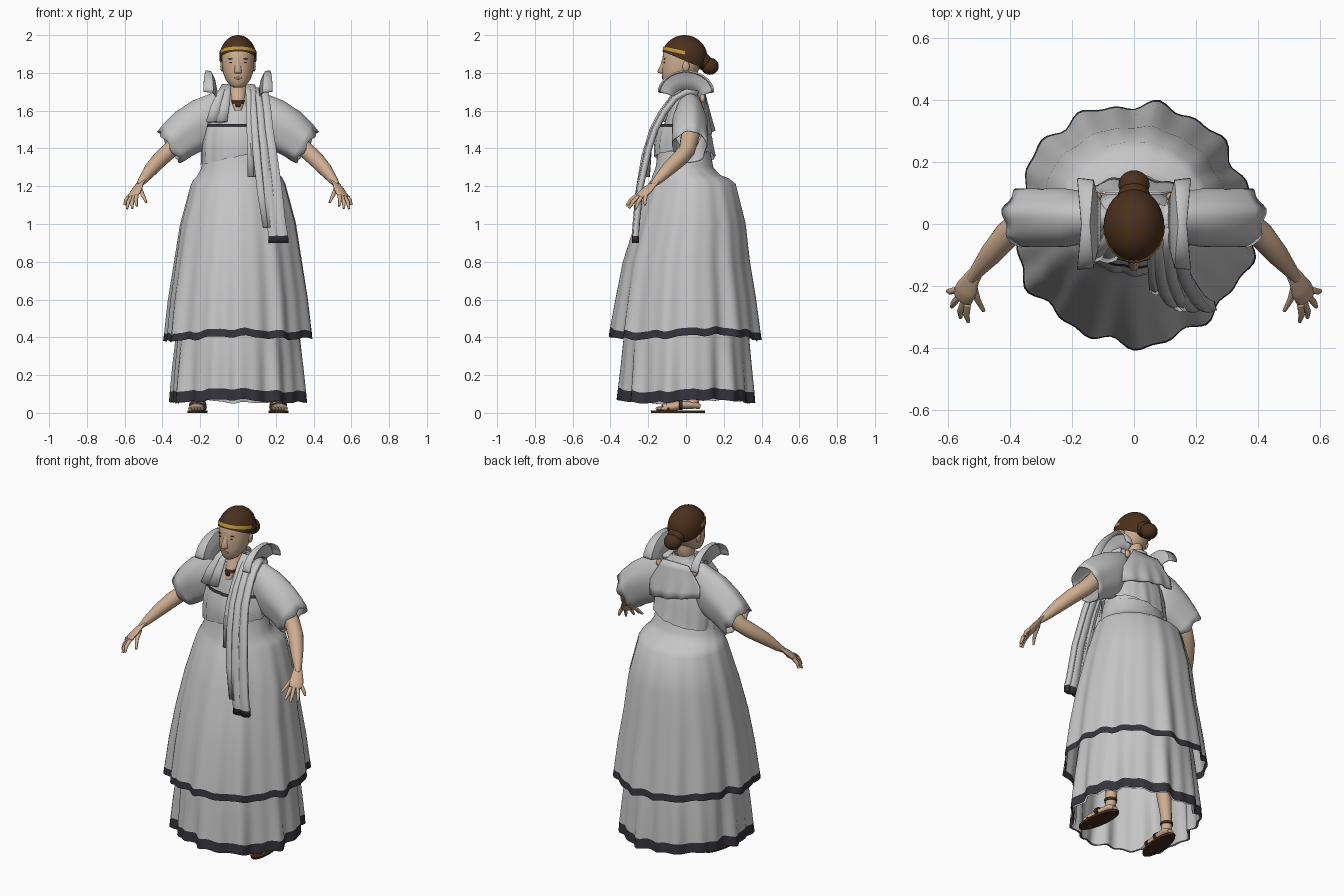
import bpy, bmesh
from math import sin, cos, pi, radians
from mathutils import Vector, Matrix

if "Cube" in bpy.data.objects:
    bpy.data.objects.remove(bpy.data.objects["Cube"])


def material(name, *rgb):
    m = bpy.data.materials.new(name)
    m.use_nodes = True
    m.diffuse_color = (*rgb, 1)
    m.node_tree.nodes["Principled BSDF"].inputs["Base Color"].default_value = (*rgb, 1)
    return m


CLOTH = material("pale cloth", .56, .56, .56)
TRIM = material("dark trim", .035, .034, .045)
SKIN = material("skin", .62, .42, .28)
HAIR = material("brown hair", .07, .03, .012)
GOLD = material("gold", .5, .3, .04)
LEATHER = material("sandal leather", .06, .025, .012)
LIPS = material("lips", .42, .23, .16)


def finish(bm, name, mats, mirror=False, thick=0, angle=50):
    """Turn a bmesh into a shaded object, optionally mirrored and thickened."""
    bmesh.ops.recalc_face_normals(bm, faces=bm.faces)
    me = bpy.data.meshes.new(name)
    bm.to_mesh(me)
    bm.free()
    for m in mats:
        me.materials.append(m)
    me.shade_smooth()
    me.set_sharp_from_angle(angle=radians(angle))
    ob = bpy.data.objects.new(name, me)
    bpy.context.collection.objects.link(ob)
    if thick:
        mod = ob.modifiers.new("thickness", 'SOLIDIFY')
        mod.thickness, mod.offset = thick, 0
    if mirror:
        ob.modifiers.new("mirror", 'MIRROR')
    return ob


def loft(name, rows, mats, closed=True, caps=False, rule=None, **kw):
    """Skin a list of point rows; rule(row, centre) gives the material index."""
    bm = bmesh.new()
    vs = [[bm.verts.new(p) for p in row] for row in rows]
    n = len(rows[0])
    for i in range(len(rows) - 1):
        for j in range(n if closed else n - 1):
            k = (j + 1) % n
            f = bm.faces.new((vs[i][j], vs[i][k], vs[i + 1][k], vs[i + 1][j]))
            if rule:
                f.material_index = rule(i, f.calc_center_median())
    if caps:
        bm.faces.new(vs[0])
        bm.faces.new(vs[-1])
    return finish(bm, name, mats, **kw)


def oval(z, rx, front, back, n=32, fold=0, hem=0, slope=0):
    """Horizontal ring reaching y = front and y = back, with cloth folds."""
    pts, mid, ry = [], (front + back) / 2, (back - front) / 2
    for j in range(n):
        t = 2 * pi * j / n
        wave = .5 * sin(11 * t + .6) + .4 * sin(19 * t + 2) + .3 * sin(5 * t + 1)
        k = 1 + fold * wave
        x = rx * k * sin(t)
        ripple = hem * (sin(3 * t + 2) + .5 * sin(13 * t) + .25 * sin(23 * t))
        pts.append((x, mid - ry * k * cos(t), z + ripple + slope * x))
    return pts


def tube(name, path, mats, side=(0, 1, 0), flat=1, n=14, mirror=True):
    """Round or flattened tube along (x, y, z, radius) points with closed ends."""
    pts = [Vector(p[:3]) for p in path]
    rows = []
    for i, p in enumerate(pts):
        d = (pts[min(i + 1, len(pts) - 1)] - pts[max(i - 1, 0)]).normalized()
        u = Vector(side)
        u = (u - d * u.dot(d)).normalized()
        v = d.cross(u) * flat
        rows.append([p + path[i][3] * (u * cos(a) + v * sin(a))
                     for a in (2 * pi * j / n for j in range(n))])
    return loft(name, rows, mats, caps=True, mirror=mirror)


def ball(name, centre, size, mat, cuts=(), **kw):
    """Ellipsoid trimmed by planes given as (point, normal of the removed side)."""
    bm = bmesh.new()
    bmesh.ops.create_uvsphere(bm, u_segments=32, v_segments=20, radius=1,
                              matrix=Matrix.Translation(centre) @ Matrix.Diagonal((*size, 1)))
    for co, no in cuts:
        bmesh.ops.bisect_plane(bm, geom=bm.verts[:] + bm.edges[:] + bm.faces[:],
                               plane_co=co, plane_no=no, clear_outer=True)
    return finish(bm, name, [mat], **kw)


# Skirts: open folded cones with a dark hem band, and a plain lining
over = [(1.38, .18, -.15, .13), (1.30, .195, -.16, .145), (1.26, .215, -.175, .18),
        (1.24, .235, -.18, .23), (1.21, .25, -.2, .265), (1.0, .305, -.265, .315),
        (.8, .335, -.325, .335), (.6, .365, -.36, .365), (.435, .382, -.385, .385),
        (.395, .387, -.39, .39)]
loft("overskirt", [oval(*r, n=120, fold=.055 * (1.38 - r[0]), hem=.011 * (r[0] < .5), slope=.02)
                   for r in over], [CLOTH, TRIM], rule=lambda i, c: int(i == len(over) - 2))
under = [(.7, .29, -.28, .29), (.4, .325, -.32, .33), (.25, .34, -.33, .34),
         (.12, .35, -.34, .35), (.062, .353, -.345, .353)]
loft("underskirt", [oval(*r, n=120, fold=.11 * (.72 - r[0]), hem=.009 * (r[0] < .2))
                    for r in under], [CLOTH, TRIM], rule=lambda i, c: int(i == len(under) - 2))
loft("underskirt_lining", [oval(z, rx - .012, f + .012, b - .012, 120, .11 * (.72 - z), .009 * (z < .2))
                           for z, rx, f, b in under], [CLOTH])

# Bodice: inner torso with shoulders, then the slanted overfold
torso = [(1.3, .18, -.14, .12), (1.5, .175, -.12, .115), (1.6, .165, -.092, .11),
         (1.66, .13, -.07, .105), (1.69, .1, -.055, .1), (1.715, .065, -.04, .085),
         (1.735, .058, -.03, .08)]
loft("torso_drape", [oval(*r, n=56, fold=.02) for r in torso], [CLOTH])
fold_rows = [oval(1.53, .175, -.135, .12, 72, .03), oval(1.514, .178, -.143, .125, 72, .03),
             oval(1.45, .19, -.16, .137, 72, .04, 0, .04),
             oval(1.40, .192, -.165, .145, 72, .04, .002, .12),
             oval(1.355, .193, -.163, .155, 72, .045, .003, .2)]
loft("bodice_overfold", fold_rows, [CLOTH, TRIM],
     rule=lambda i, c: int(i == 0 and c.y < -.05))
# Back yoke flares out and hangs over the bodice
loft("back_yoke", [[(t * (.085 + .085 * min(1, 1.6 * s)),
                     .098 + .05 * s - .04 * s * t * t + .006 * s * s * sin(11 * t),
                     1.70 - .2 * s - .035 * s * t) for t in (j / 16 - 1 for j in range(33))]
                   for s in (0, .2, .4, .6, .8, 1)], [CLOTH], closed=False, thick=.006)
ball("bare_shoulder", (.12, .088, 1.665), (.016, .014, .022), SKIN, mirror=True)

# Sleeves: (top x, top z, bottom x, bottom z, half depth)
sleeve = [(.06, 1.71, .10, 1.45, .05), (.14, 1.69, .16, 1.40, .08), (.24, 1.65, .20, 1.385, .092),
          (.33, 1.59, .25, 1.36, .09), (.39, 1.53, .28, 1.34, .09), (.42, 1.49, .305, 1.325, .09)]
rows = []
for i, (tx, tz, bx, bz, d) in enumerate(sleeve):
    row = []
    for j in range(40):
        a = 2 * pi * j / 40
        k = cos(a) * (1 + .01 * i * sin(5 * a))
        rag = .006 * (i == 5) * sin(6 * a)
        row.append(((tx + bx) / 2 + k * (tx - bx) / 2 + rag,
                    .02 + d * sin(a) * (1 + .012 * i * cos(5 * a)),
                    (tz + bz) / 2 + k * (tz - bz) / 2 - rag))
    rows.append(row)
loft("sleeve", rows, [CLOTH], mirror=True, thick=.005)

# Standing shoulder loops: a fan plate with a rim turned outward
arc = [pi * j / 20 for j in range(21)]
loft("shoulder_loop", [
    [(.112, .01 - .06 * cos(a), 1.665 + .035 * sin(a)) for a in arc],
    [(.125, -.105 * cos(a), 1.69 + .075 * sin(a)) for a in arc],
    [(.145 - .012 * abs(cos(a)), -.14 * cos(a), 1.705 + .1 * sin(a) - .01 * cos(a) ** 2) for a in arc],
    [(.17 + .013 * abs(cos(a)), -.145 * cos(a), 1.71 + .1 * sin(a) - .01 * cos(a) ** 2) for a in arc]],
    [CLOTH], closed=False, mirror=True, thick=.008, angle=35)


# Hanging scarf: softly pleated strips, rows of (left x, right x, y, z)
def strip(name, rows, hem=False):
    pts = [[(a + (b - a) * s / 12, y + .004 * cos(s * pi / 3), z) for s in range(13)]
           for a, b, y, z in rows]
    loft(name, pts, [CLOTH, TRIM], closed=False, thick=.03,
         rule=lambda i, c: int(hem and i == len(rows) - 2))


strip("scarf_long", [(.08, .15, .06, 1.69), (.085, .155, .0, 1.70), (.09, .162, -.06, 1.665),
                     (.1, .172, -.118, 1.59), (.105, .182, -.165, 1.5), (.118, .198, -.198, 1.4),
                     (.138, .228, -.243, 1.2), (.155, .25, -.264, 1.0), (.165, .262, -.268, .937),
                     (.165, .264, -.268, .90)], True)
strip("scarf_middle", [(.06, .115, -.01, 1.71), (.065, .12, -.067, 1.67), (.07, .13, -.126, 1.59),
                       (.075, .138, -.174, 1.5), (.085, .155, -.217, 1.36), (.108, .17, -.25, 1.16),
                       (.138, .178, -.265, .98)])
strip("scarf_short", [(.045, .085, -.01, 1.73), (.047, .09, -.06, 1.68), (.05, .095, -.12, 1.59),
                      (.052, .1, -.168, 1.5), (.055, .105, -.2, 1.4), (.058, .106, -.21, 1.25)])
strip("neck_lapel", [(-.08, -.045, -.01, 1.73), (-.11, -.045, -.06, 1.68), (-.14, -.05, -.085, 1.62),
                     (-.165, -.06, -.108, 1.54)])

# Arms, hands and fingers
tube("arm", [(.17, .03, 1.6, .05), (.28, .025, 1.48, .05), (.36, .005, 1.39, .044),
             (.41, -.035, 1.345, .043), (.46, -.095, 1.29, .037), (.505, -.15, 1.232, .024),
             (.525, -.18, 1.205, .015)], [SKIN])
spread = (.55, .83, .1)
tube("palm", [(.495, -.135, 1.248, .018), (.522, -.175, 1.21, .027), (.54, -.21, 1.175, .038),
              (.555, -.238, 1.148, .037), (.559, -.244, 1.142, .025)], [SKIN], spread, .4)
digits = {"thumb": ((.518, -.195, 1.19), (.485, -.28, 1.115)),
          "index_finger": ((.537, -.262, 1.15), (.535, -.315, 1.095)),
          "middle_finger": ((.55, -.25, 1.147), (.56, -.302, 1.083)),
          "ring_finger": ((.562, -.232, 1.147), (.588, -.267, 1.08)),
          "little_finger": ((.571, -.212, 1.152), (.601, -.217, 1.1))}
for name, (a, b) in digits.items():
    mid = Vector(a).lerp(Vector(b), .55) + Vector((.005, -.003, .005))
    tube(name, [(*a, .011), (*mid, .0105), (*b, .006)], [SKIN], spread, n=8)

# Legs, feet and sandals
tube("leg", [(.14, .03, .7, .06), (.17, .035, .4, .052), (.195, .04, .15, .032),
             (.2, .04, .07, .03), (.2, .035, .04, .03)], [SKIN])
tube("foot", [(.198, .075, .032, .02), (.2, .05, .042, .034), (.208, -.02, .042, .037),
              (.215, -.08, .031, .043), (.22, -.125, .024, .042)], [SKIN], (1, 0, 0), .6)
for i in range(5):
    x = .188 + .016 * i
    tube("toe", [(x, -.11, .024, .01), (x + .002, -.15 + .008 * i, .023, .01),
                 (x + .002, -.16 + .008 * i, .02, .006)], [SKIN], (1, 0, 0), n=8)
sole = [oval(0, .05, -.185, .1), oval(.012, .052, -.187, .1)]
loft("sandal_sole", [[(x + .21 - .1 * y, y, z) for x, y, z in r] for r in sole], [LEATHER],
     caps=True, mirror=True)
tube("ankle_strap", [(.2, .04, .085, .035), (.2, .04, .1, .036)], [LEATHER])
for y, h in ((-.1, .027), (-.03, .042)):
    tube("foot_strap", [(.212, y + .01, h, .047), (.213, y - .008, h, .047)], [LEATHER], (1, 0, 0), .6)

# Neck, necklace and head
neck = [(1.6, .02, -.106, -.05), (1.64, .035, -.093, -.03), (1.68, .045, -.075, .02),
        (1.72, .048, -.058, .05), (1.76, .045, -.05, .05), (1.82, .045, -.05, .05)]
loft("neck", [oval(*r) for r in neck], [SKIN], caps=True)
loft("necklace", [oval(1.636, .037, -.1, .0), oval(1.656, .043, -.092, .02)], [LEATHER])
ball("pendant", (0, -.1, 1.632), (.016, .007, .014), LEATHER)
face = [(1.722, .022, -.105, -.06), (1.735, .044, -.118, -.02), (1.765, .066, -.125, .03),
        (1.8, .079, -.127, .06), (1.84, .085, -.127, .08), (1.88, .087, -.124, .09),
        (1.92, .084, -.12, .09), (1.96, .06, -.09, .07)]
loft("head", [oval(*r) for r in face], [SKIN], caps=True)
loft("nose", [[(-w, -.118, z), (-w * .45, y, z), (w * .45, y, z), (w, -.118, z)]
              for w, y, z in ((.016, -.127, 1.872), (.018, -.136, 1.84), (.022, -.152, 1.808),
                              (.02, -.146, 1.799), (.012, -.122, 1.795))],
     [SKIN], closed=False, angle=90)
ball("lips", (0, -.121, 1.772), (.022, .007, .007), LIPS)
ball("eye", (.034, -.115, 1.855), (.011, .004, .004), LEATHER, mirror=True)
ball("brow", (.035, -.113, 1.874), (.018, .005, .0025), HAIR, mirror=True)
ball("ear", (.084, .0, 1.835), (.01, .018, .028), SKIN, mirror=True)

# Hair, bun and headband
crown, size = Vector((0, -.008, 1.882)), Vector((.098, .121, .118))
ball("hair", crown, size, HAIR, [((0, 0, 1.862), (0, -.42, -1))])
ball("bun_base", (0, .09, 1.86), (.052, .045, .045), HAIR)
ball("bun", (0, .126, 1.835), (.05, .047, .045), HAIR)
ball("headband", crown, size * 1.03, GOLD,
     [((0, 0, 1.896), (0, -.22, -1)), ((0, 0, 1.914), (0, .22, 1)), ((0, -.005, 0), (0, 1, 0))])
